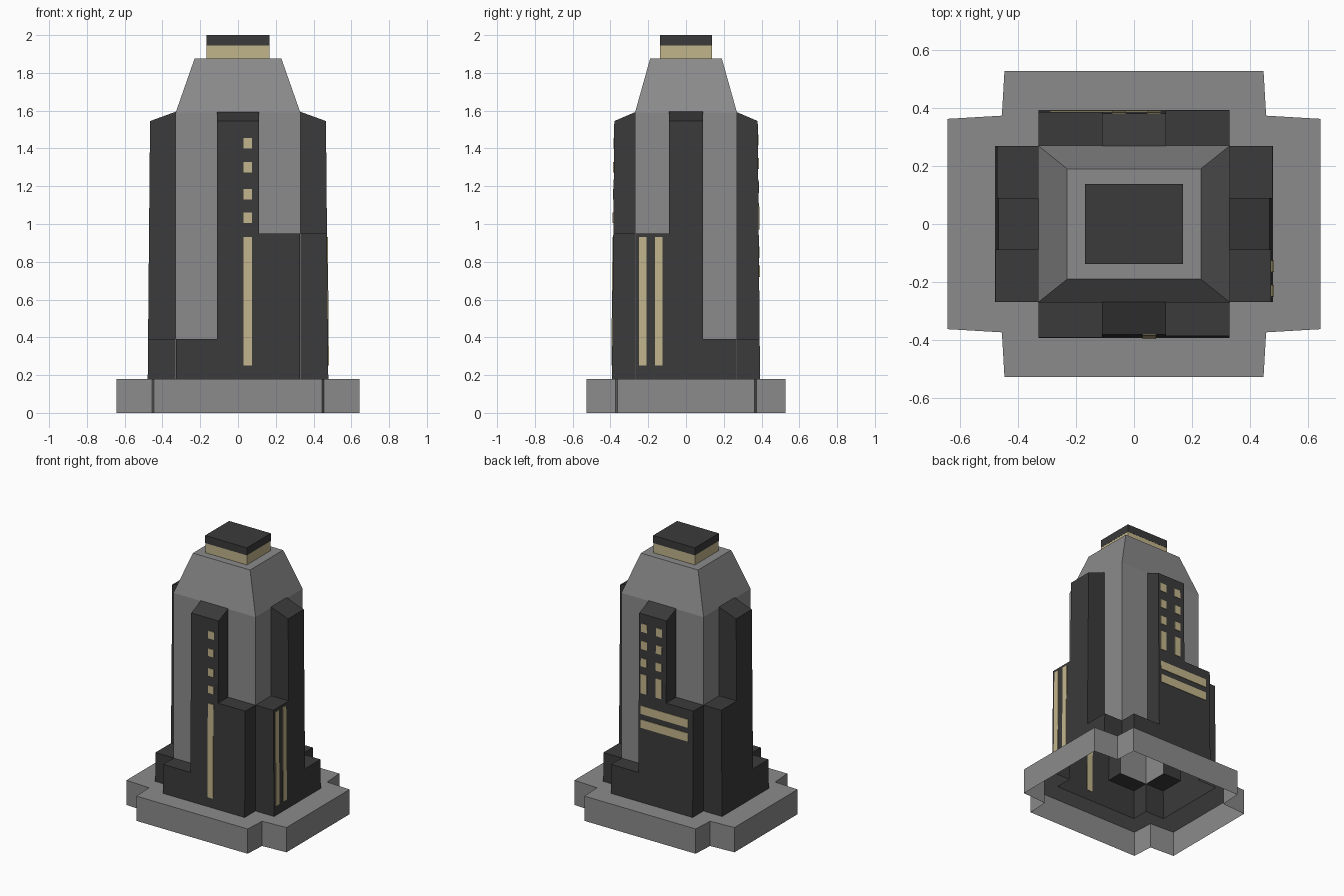
import bpy
import bmesh
from mathutils import Vector

cube = bpy.data.objects.get("Cube")
if cube:
    bpy.data.objects.remove(cube, do_unlink=True)


def material(name, color):
    mat = bpy.data.materials.new(name)
    mat.use_nodes = True
    mat.diffuse_color = (*color, 1)
    bsdf = next(n for n in mat.node_tree.nodes if n.type == 'BSDF_PRINCIPLED')
    bsdf.inputs["Base Color"].default_value = (*color, 1)
    return mat


PALETTE = [material("grey stone", (0.26, 0.26, 0.26)),
           material("dark cladding", (0.043, 0.043, 0.043)),
           material("pale yellow glass", (0.54, 0.46, 0.26))]
STONE, DARK, GLASS = range(3)


def loft(name, loops, mat):
    """Closed solid through a stack of matching vertex loops."""
    bm = bmesh.new()
    rings = [[bm.verts.new(p) for p in loop] for loop in loops]
    bm.faces.new(rings[0])
    bm.faces.new(rings[-1])
    n = len(rings[0])
    for a, b in zip(rings, rings[1:]):
        for i in range(n):
            j = (i + 1) % n
            bm.faces.new((a[i], a[j], b[j], b[i]))
    bmesh.ops.recalc_face_normals(bm, faces=bm.faces)
    mesh = bpy.data.meshes.new(name)
    for m in PALETTE:
        mesh.materials.append(m)
    for f in bm.faces:
        f.material_index = mat
    bm.to_mesh(mesh)
    bm.free()
    obj = bpy.data.objects.new(name, mesh)
    bpy.context.collection.objects.link(obj)
    return obj


def rect(hx, hy, z):
    return [(-hx, -hy, z), (hx, -hy, z), (hx, hy, z), (-hx, hy, z)]


# Each side: across direction, outward direction, half width, core depth, outer depth
X, Y = Vector((1, 0, 0)), Vector((0, 1, 0))
CORE_X, CORE_Y = 0.33, 0.27
SIDES = {"front": (X, -Y, CORE_X, CORE_Y, 0.392),
         "left": (Y, X, CORE_Y, CORE_X, 0.478),
         "back": (-X, Y, CORE_X, CORE_Y, 0.392),
         "right": (-Y, -X, CORE_Y, CORE_X, 0.478)}
BASE_TOP, LOW, MID, HIGH = 0.18, 0.39, 0.95, 1.545
LEAN = 0.009


def face_depth(outer, z):
    return outer - (z - BASE_TOP) * LEAN


def place(side, u, d, z):
    across, out = SIDES[side][:2]
    return across * u + out * d + Vector((0, 0, z))


def buttress(side):
    """Stepped cladding: tall centre, one mid shoulder, one low shoulder."""
    half, core, outer = SIDES[side][2:]
    w, c = half - 0.002, half / 3
    s = -1 if side in ("left", "right") else 1
    profile = [(-w, 0.1), (w, 0.1), (w, MID), (c, MID), (c, HIGH),
               (-c, HIGH), (-c, LOW), (-w, LOW)]
    front = [place(side, s * u, face_depth(outer, z), z) for u, z in profile]
    back = [place(side, s * u, core - 0.03, z + (0.06 if z == HIGH else 0))
            for u, z in profile]
    return loft(side + "_buttress", [back, front], DARK)


def window(name, side, u0, u1, z0, z1):
    """Thin glass plate lying on the leaning face of a buttress."""
    outer = SIDES[side][4]
    loops = [[place(side, u, face_depth(outer, z) + lift, z)
              for u, z in ((u0, z0), (u1, z0), (u1, z1), (u0, z1))]
             for lift in (-0.002, 0.004)]
    return loft(name, loops, GLASS)


# Cross-shaped base
corner = [(0.643, 0.362), (0.455, 0.373), (0.446, 0.527)]
plan = (corner + [(-x, y) for x, y in reversed(corner)]
        + [(-x, -y) for x, y in corner] + [(x, -y) for x, y in reversed(corner)])
tower = loft("tower_shell", [[(x, y, z) for x, y in plan] for z in (0, BASE_TOP)], STONE)

# Core with tapered shoulders
core = loft("core", [rect(CORE_X, CORE_Y, 0.1), rect(CORE_X, CORE_Y, 1.59),
                     rect(0.23, 0.19, 1.875)], STONE)

# Merge base, core and buttresses into one shell
for part in [core] + [buttress(s) for s in SIDES]:
    mod = tower.modifiers.new("join", 'BOOLEAN')
    mod.operation = 'UNION'
    mod.solver = 'EXACT'
    mod.object = part
    bpy.context.view_layer.update()
    merged = bpy.data.meshes.new_from_object(
        tower.evaluated_get(bpy.context.evaluated_depsgraph_get()))
    tower.modifiers.clear()
    tower.data = merged
    bpy.data.objects.remove(part, do_unlink=True)

# Open underside
bm = bmesh.new()
bm.from_mesh(tower.data)
floor = [f for f in bm.faces if max(v.co.z for v in f.verts) < 0.01]
bmesh.ops.delete(bm, geom=floor, context='FACES')
bm.to_mesh(tower.data)
bm.free()

# Roof lantern and cap
loft("roof_lantern", [rect(0.167, 0.137, z) for z in (1.875, 1.945)], GLASS)
loft("roof_cap", [rect(0.168, 0.138, z) for z in (1.945, 2.0)], DARK)

# Front windows
window("front_strip_window", "front", 0.03, 0.075, 0.25, 0.93)
for z in (1.005, 1.13, 1.272, 1.4):
    window("front_square_window", "front", 0.03, 0.075, z, z + 0.055)

# Left side windows
for u in (-0.25, -0.165):
    window("left_strip_window", "left", u, u + 0.04, 0.25, 0.93)

# Back windows
for u in (-0.093, 0.027):
    window("back_tall_window", "back", u, u + 0.048, 0.97, 1.11)
    for z in (1.165, 1.29, 1.415):
        window("back_square_window", "back", u, u + 0.048, z, z + 0.06)
for z in (0.72, 0.82):
    window("back_bar_window", "back", -0.093, 0.29, z, z + 0.06)
